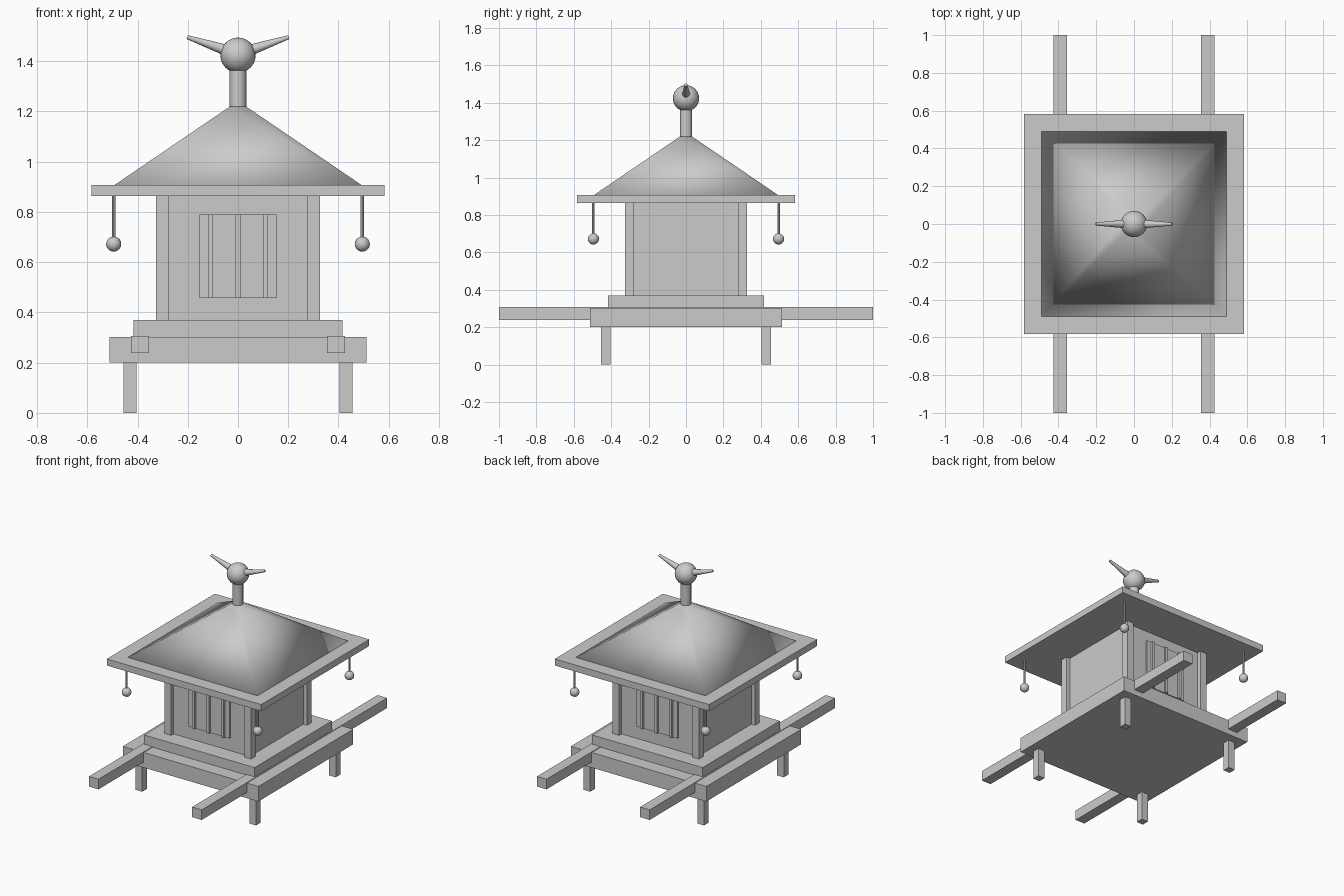
import bpy
from math import radians
from mathutils import Vector

if "Cube" in bpy.data.objects:
    bpy.data.objects.remove(bpy.data.objects["Cube"])


def box(name, lo, hi):
    lo, hi = Vector(lo), Vector(hi)
    bpy.ops.mesh.primitive_cube_add(size=1, location=(lo + hi) / 2)
    ob = bpy.context.object
    ob.name = name
    ob.scale = hi - lo
    bpy.ops.object.transform_apply(location=False, rotation=False, scale=True)
    return ob


def slab(name, half, z0, z1):
    return box(name, (-half, -half, z0), (half, half, z1))


def post(name, x, y, half, z0, z1):
    return box(name, (x - half, y - half, z0), (x + half, y + half, z1))


def rod(name, a, b, r1, r2, sides=16):
    a, b = Vector(a), Vector(b)
    d = b - a
    bpy.ops.mesh.primitive_cone_add(vertices=sides, radius1=r1, radius2=r2,
                                    depth=d.length, location=(a + b) / 2)
    ob = bpy.context.object
    ob.name = name
    ob.rotation_euler = d.to_track_quat('Z', 'Y').to_euler()
    bpy.ops.object.shade_smooth_by_angle(angle=radians(35))
    return ob


def ball(name, loc, r, seg, rings):
    bpy.ops.mesh.primitive_uv_sphere_add(segments=seg, ring_count=rings,
                                         radius=r, location=loc)
    bpy.context.object.name = name
    bpy.ops.object.shade_smooth()


# stepped base, body and eave
slab("base", 0.512, 0.20, 0.303)
slab("upper_step", 0.417, 0.30, 0.37)
slab("body", 0.30, 0.37, 0.865)
slab("eave", 0.583, 0.863, 0.908)

# legs, corner pillars and hanging bells
for sx in (-1, 1):
    for sy in (-1, 1):
        post("leg", sx * 0.43, sy * 0.43, 0.025, 0, 0.20)
        post("pillar", sx * 0.302, sy * 0.302, 0.025, 0.37, 0.865)
        x, y = sx * 0.495, sy * 0.495
        rod("bell_cord", (x, y, 0.68), (x, y, 0.865), 0.007, 0.007, 8)
        ball("bell", (x, y, 0.672), 0.03, 16, 10)

# carrying poles
for sx in (-1, 1):
    box("carrying_pole", (sx * 0.39 - 0.036, -1, 0.238), (sx * 0.39 + 0.036, 1, 0.307))

# lattice doors, front and back
for sy in (-1, 1):
    box("door_panel", (-0.154, sy * 0.305 - 0.007, 0.458), (0.154, sy * 0.305 + 0.007, 0.79))
    for x in (-0.11, 0, 0.11):
        box("door_bar", (x - 0.01, sy * 0.316 - 0.01, 0.458), (x + 0.01, sy * 0.316 + 0.01, 0.79))

# pyramid roof with softly shaded ridges
bpy.ops.mesh.primitive_cone_add(vertices=4, radius1=0.70, radius2=0.045, depth=0.315,
                                location=(0, 0, 1.0625), rotation=(0, 0, radians(45)))
bpy.context.object.name = "roof"
bpy.ops.object.shade_smooth()

# finial with two wings
rod("finial_stem", (0, 0, 1.19), (0, 0, 1.40), 0.033, 0.033)
ball("finial_ball", (0, 0, 1.424), 0.07, 24, 16)
for sx in (-1, 1):
    rod("finial_wing", (sx * 0.03, 0, 1.438), (sx * 0.202, 0, 1.496), 0.024, 0.008, 12)
